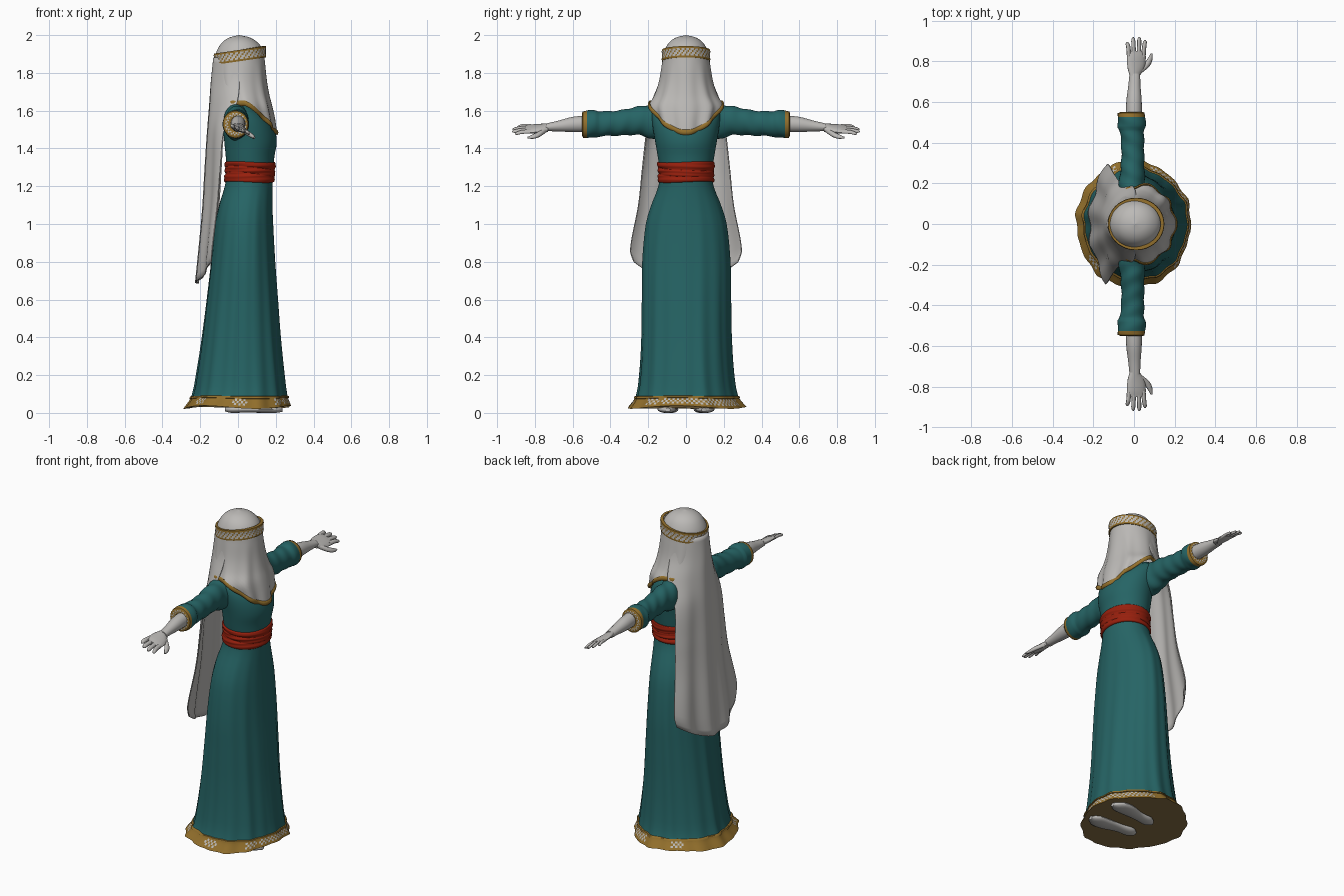
import bpy, bmesh, math
from math import sin, cos, pi, tau
from mathutils import Vector

cube = bpy.data.objects.get("Cube")
if cube:
    bpy.data.objects.remove(cube)


def material(name, rgb):
    m = bpy.data.materials.new(name)
    m.use_nodes = True
    m.diffuse_color = (*rgb, 1)
    b = m.node_tree.nodes["Principled BSDF"]
    b.inputs["Base Color"].default_value = (*rgb, 1)
    b.inputs["Roughness"].default_value = 0.8
    return m


TEAL = material("teal cloth", (0.019, 0.128, 0.13))
PALE = material("pale linen", (0.5, 0.487, 0.47))
GOLD = material("gold trim", (0.29, 0.16, 0.025))
RED = material("red sash", (0.31, 0.014, 0.004))
LINING = material("brown lining", (0.25, 0.165, 0.06))


def sample(table, k):
    """Smooth (Hermite) lookup in rows of (key, values...) with rising keys."""
    n = len(table) - 1
    k = min(max(k, table[0][0]), table[n][0])
    i = max(j for j in range(n) if table[j][0] <= k)
    a, b = table[i], table[i + 1]
    p, q = table[max(i - 1, 0)], table[min(i + 2, n)]
    h = b[0] - a[0]
    t = (k - a[0]) / h
    out = []
    for c in range(1, len(a)):
        ma = (b[c] - p[c]) / (b[0] - p[0]) * h
        mb = (q[c] - a[c]) / (q[0] - a[0]) * h
        out.append((2*t**3 - 3*t*t + 1) * a[c] + (t**3 - 2*t*t + t) * ma
                   + (3*t*t - 2*t**3) * b[c] + (t**3 - t*t) * mb)
    return out


def steps(a, b, n):
    return [a + (b - a) * i / n for i in range(n + 1)]


def skin(name, rings, mats, closed=True, caps=True, rule=None, cap_slots=(0, 0), thick=0):
    """Skin a list of rings; rule(row, column) picks the material slot."""
    bm = bmesh.new()
    vs = [[bm.verts.new(p) for p in r] for r in rings]
    n = len(rings[0])
    for i in range(len(rings) - 1):
        for j in range(n if closed else n - 1):
            k = (j + 1) % n
            f = bm.faces.new((vs[i][j], vs[i][k], vs[i + 1][k], vs[i + 1][j]))
            f.material_index = rule(i, j) if rule else 0
    if caps:
        for r, slot in zip((vs[0], vs[-1]), cap_slots):
            bm.faces.new(r).material_index = slot
    bmesh.ops.recalc_face_normals(bm, faces=bm.faces)
    me = bpy.data.meshes.new(name)
    bm.to_mesh(me)
    bm.free()
    for m in mats:
        me.materials.append(m)
    ob = bpy.data.objects.new(name, me)
    bpy.context.collection.objects.link(ob)
    if thick:
        s = ob.modifiers.new("cloth thickness", "SOLIDIFY")
        s.thickness, s.offset = thick, 0
    bpy.ops.object.select_all(action="DESELECT")
    bpy.context.view_layer.objects.active = ob
    ob.select_set(True)
    bpy.ops.object.shade_smooth_by_angle(angle=math.radians(50))
    return ob


def limb(name, table, mats, axis="y", side=1, n=12, seg=16, ripple=0, **looks):
    """Tube along y or x from rows of (distance, cross position, z, width, height)."""
    rings = []
    for d in steps(table[0][0], table[-1][0], seg):
        c, z, rw, rh = sample(table, d)
        ring = []
        for j in range(n):
            a = tau * j / n
            f = 1 + ripple * sin(75 * d + 2.5 * sin(a + 1))
            u, w = c + rw * f * cos(a), z + rh * f * sin(a)
            ring.append((u, side * d, w) if axis == "y" else (d, side * u, w))
        rings.append(ring)
    return skin(name, rings, mats, **looks)


# Dress: rows of (height, back x, front x, half width)
DRESS = [(0.03, -0.285, 0.28, 0.312), (0.085, -0.245, 0.262, 0.272), (0.2, -0.22, 0.247, 0.252),
         (0.4, -0.19, 0.227, 0.24), (0.6, -0.165, 0.212, 0.237), (0.8, -0.142, 0.197, 0.234),
         (1.0, -0.12, 0.186, 0.214), (1.1, -0.1, 0.182, 0.185), (1.2, -0.07, 0.182, 0.146),
         (1.28, -0.06, 0.187, 0.139), (1.36, -0.065, 0.193, 0.15), (1.43, -0.072, 0.205, 0.162),
         (1.5, -0.078, 0.195, 0.174), (1.56, -0.078, 0.165, 0.18), (1.61, -0.07, 0.11, 0.175),
         (1.65, -0.05, 0.05, 0.13)]


def dress_point(z, a, grow=0):
    back, front, half = sample(DRESS, z)
    fold = 0.026 * max(0, 1 - z / 1.2) ** 0.6
    crease = 0.5 - abs(sin(6 * a + 0.8 + 0.4 * sin(3 * z)))
    f = 1 + fold * (crease + 0.45 * cos(17 * a) + 0.5 * sin(5 * a))
    wave = 0.012 * cos(3 * a + 0.5) * max(0, 1 - z / 0.1)
    return ((back + front) / 2 + ((front - back) / 2 * f + grow) * cos(a),
            (half * f + grow) * sin(a), z + wave)


COLS = 144
heights = [0.03, 0.043, 0.054, 0.065, 0.076, 0.085] + steps(0.1, 1.2, 28) + steps(1.22, 1.65, 22)


def hem_rule(i, j):
    if i > 4:
        return 0
    a = tau * j / COLS
    region = cos(a - 0.25) > 0.72 or (sin(7 * a) > 0.55 and cos(a) > -0.85)
    return 2 if 0 < i < 4 and region and (i + j) % 2 else 1


skin("dress", [[dress_point(z, tau * j / COLS) for j in range(COLS)] for z in heights],
     [TEAL, GOLD, PALE, LINING], rule=hem_rule, cap_slots=(3, 0))

# Raised gold roll along the top of the hem
skin("hem_roll", [[dress_point(z, tau * j / COLS, g) for j in range(COLS)]
                  for z, g in ((0.075, -0.006), (0.078, 0.006), (0.088, 0.006), (0.092, -0.006))],
     [GOLD], caps=False)

# Sash: overlapping flat wraps with uneven folds
sash = []
for t in steps(0, 1, 36):
    ring = []
    for j in range(72):
        a = tau * j / 72
        wrap = abs(sin(pi * (3 * t + 0.45 * sin(a + 0.6) * sin(pi * t)))) ** 0.5
        pleat = sin(pi * t) * sin(26 * t + 2 * sin(2 * a))
        x, y, z = dress_point(1.222 + 0.106 * t, a, 0.004 + 0.007 * wrap + 0.002 * pleat)
        ring.append((x, y, z + 0.004 * sin(2 * a)))
    sash.append(ring)
skin("sash", sash, [RED])

# Hood covering the face: rows of (height, back x, front x, half width)
HOOD = [(1.48, -0.08, 0.203, 0.17), (1.55, -0.09, 0.194, 0.178), (1.62, -0.1, 0.18, 0.195),
        (1.68, -0.12, 0.165, 0.165), (1.75, -0.13, 0.153, 0.143), (1.85, -0.125, 0.143, 0.127),
        (1.9, -0.118, 0.137, 0.12), (1.94, -0.1, 0.122, 0.104), (1.97, -0.074, 0.093, 0.08),
        (1.99, -0.038, 0.055, 0.045), (2.0, 0.0045, 0.0055, 0.0005)]


def hood_point(z, a, grow=0):
    back, front, half = sample(HOOD, z)
    f = 1 + 0.04 * max(0, 1.87 - z) / 0.3 * (cos(9 * a) - 0.4 * cos(14 * a))
    return Vector(((back + front) / 2 + ((front - back) / 2 * f + grow) * cos(a),
                   (half * f + grow) * sin(a), z))


def hood_edge(a):
    return 1.64 - 0.155 * max(0, cos(a)) ** 1.4


angles = [tau * j / 80 for j in range(80)]
skin("hood", [[hood_point(2 - (2 - hood_edge(a)) * t ** 1.6, a) for a in angles]
              for t in steps(0, 1, 36)], [PALE], caps=False)

# Gold neckline along the lower edge of the hood
neck = []
for a in angles:
    c = hood_point(hood_edge(a), a)
    out = Vector((cos(a), sin(a), 0))
    neck.append([c + out * 0.007 * cos(b) + Vector((0, 0, 0.014 * sin(b)))
                 for b in (tau * k / 8 for k in range(8))])
skin("neckline_trim", neck + neck[:1], [GOLD], caps=False)

# Headband, tilted up at the front, with a pale patterned centre
BAND = [(-0.03, -0.002), (-0.03, 0.009), (-0.02, 0.011), (-0.01, 0.009), (0, 0.009),
        (0.01, 0.009), (0.02, 0.011), (0.03, 0.009), (0.03, -0.008)]
band = [[Vector((0.01 + (0.128 + g) * cos(a), (0.118 + g) * sin(a), 1.892 + h + 0.02 * cos(a)))
         for a in (tau * j / 96 for j in range(96))] for h, g in BAND]
skin("headband", band, [GOLD, PALE], caps=False,
     rule=lambda i, j: 1 if 2 <= i <= 5 and (i * 2 + j) % 3 else 0)

# Long veil down the back: rows of (height, centre x, edge x, half width)
VEIL = [(0.8, -0.208, -0.135, 0.275), (0.86, -0.202, -0.132, 0.295), (1.1, -0.182, -0.105, 0.252),
        (1.3, -0.172, -0.09, 0.23), (1.5, -0.16, -0.07, 0.207), (1.64, -0.15, -0.005, 0.182),
        (1.75, -0.142, 0.01, 0.14), (1.88, -0.128, 0.012, 0.116)]
veil = []
for z in steps(1.88, 0.8, 40):
    row = []
    mid, edge, half = sample(VEIL, z)
    low = (1.88 - z) / 1.08
    wrap = min(1, low * 1.6)
    for u in steps(-1, 1, 56):
        s = sin(u * pi / 2)
        bow = (1 - wrap) * (1 - cos(u * pi / 2)) + wrap * s * s
        hang = (1 - s * s) * low ** 4
        x = mid + (edge - mid) * bow + 0.009 * low * cos(11 * s + 0.6)
        row.append((x - 0.012 * hang, half * s, z - 0.115 * hang))
    veil.append(row)
skin("back_veil", veil, [PALE], closed=False, caps=False, thick=0.006)

# Arms, sleeves and hands, mirrored in y
SLEEVE = [(0.08, 0.0, 1.535, 0.07, 0.095), (0.17, -0.01, 1.54, 0.068, 0.092),
          (0.25, -0.008, 1.547, 0.06, 0.076), (0.35, -0.006, 1.535, 0.056, 0.067),
          (0.46, -0.01, 1.53, 0.06, 0.066), (0.475, -0.012, 1.53, 0.068, 0.072),
          (0.53, -0.012, 1.528, 0.068, 0.072), (0.545, -0.012, 1.528, 0.066, 0.07)]
ARM = [(0.5, 0.0, 1.532, 0.04, 0.045), (0.6, 0.0, 1.527, 0.038, 0.04), (0.68, 0.002, 1.518, 0.03, 0.028),
       (0.74, 0.004, 1.512, 0.026, 0.02)]
PALM = [(0.73, 0.004, 1.512, 0.026, 0.02), (0.77, 0.01, 1.51, 0.042, 0.018),
        (0.82, 0.012, 1.508, 0.046, 0.015), (0.85, 0.012, 1.507, 0.042, 0.01)]
# Fingers: (root x, tip x, tip reach)
FINGERS = [(-0.024, -0.032, 0.895), (0.0, -0.004, 0.918), (0.024, 0.026, 0.92), (0.046, 0.054, 0.905)]
for side, word in ((1, "left"), (-1, "right")):
    limb(word + "_sleeve", SLEEVE, [TEAL, GOLD], side=side, n=28, seg=46, ripple=0.035,
         rule=lambda i, j: 1 if i > 43 else 0, cap_slots=(0, 1))
    # Patterned lining seen in the sleeve opening
    opening = [[(-0.012 + 0.066 * g * cos(a), side * d, 1.528 + 0.07 * g * sin(a))
                for a in (tau * j / 36 for j in range(36))]
               for g, d in ((1.0, 0.545), (0.86, 0.55), (0.74, 0.55), (0.62, 0.55), (0.4, 0.547))]
    skin(word + "_cuff_lining", opening, [GOLD, PALE], caps=False,
         rule=lambda i, j: 1 if i in (1, 2) and (i + j) % 2 else 0)
    limb(word + "_forearm", ARM, [PALE], side=side, n=20)
    parts = [limb(word + "_palm", PALM, [PALE], side=side, n=16)]
    for k, (x0, x1, tip) in enumerate(FINGERS):
        rows = [(0.82, x0, 1.508, 0.011, 0.011), (0.87, (x0 + x1) / 2, 1.507, 0.0105, 0.01),
                (tip - 0.008, x1, 1.501, 0.009, 0.008), (tip, x1, 1.5, 0.003, 0.003)]
        parts.append(limb(f"{word}_finger_{k + 1}", rows, [PALE], side=side, n=8, seg=10))
    thumb = [(0.735, 0.015, 1.51, 0.014, 0.014), (0.775, 0.058, 1.5, 0.018, 0.014),
             (0.81, 0.078, 1.494, 0.013, 0.011), (0.838, 0.086, 1.492, 0.004, 0.004)]
    parts.append(limb(word + "_thumb", thumb, [PALE], side=side, n=10, seg=10))
    # Tilt each hand so the thumb side sits lower
    for ob in parts:
        for v in ob.data.vertices:
            v.co.z -= 0.4 * v.co.x

    # Feet showing under the hem
    foot = [(-0.07, 0.075, 0.019, 0.012, 0.01), (-0.04, 0.077, 0.019, 0.036, 0.019),
            (0.04, 0.085, 0.019, 0.036, 0.017), (0.13, 0.1, 0.019, 0.05, 0.019),
            (0.2, 0.1, 0.018, 0.044, 0.018), (0.235, 0.096, 0.016, 0.014, 0.01)]
    limb(word + "_foot", foot, [PALE], axis="x", side=side, n=16)
